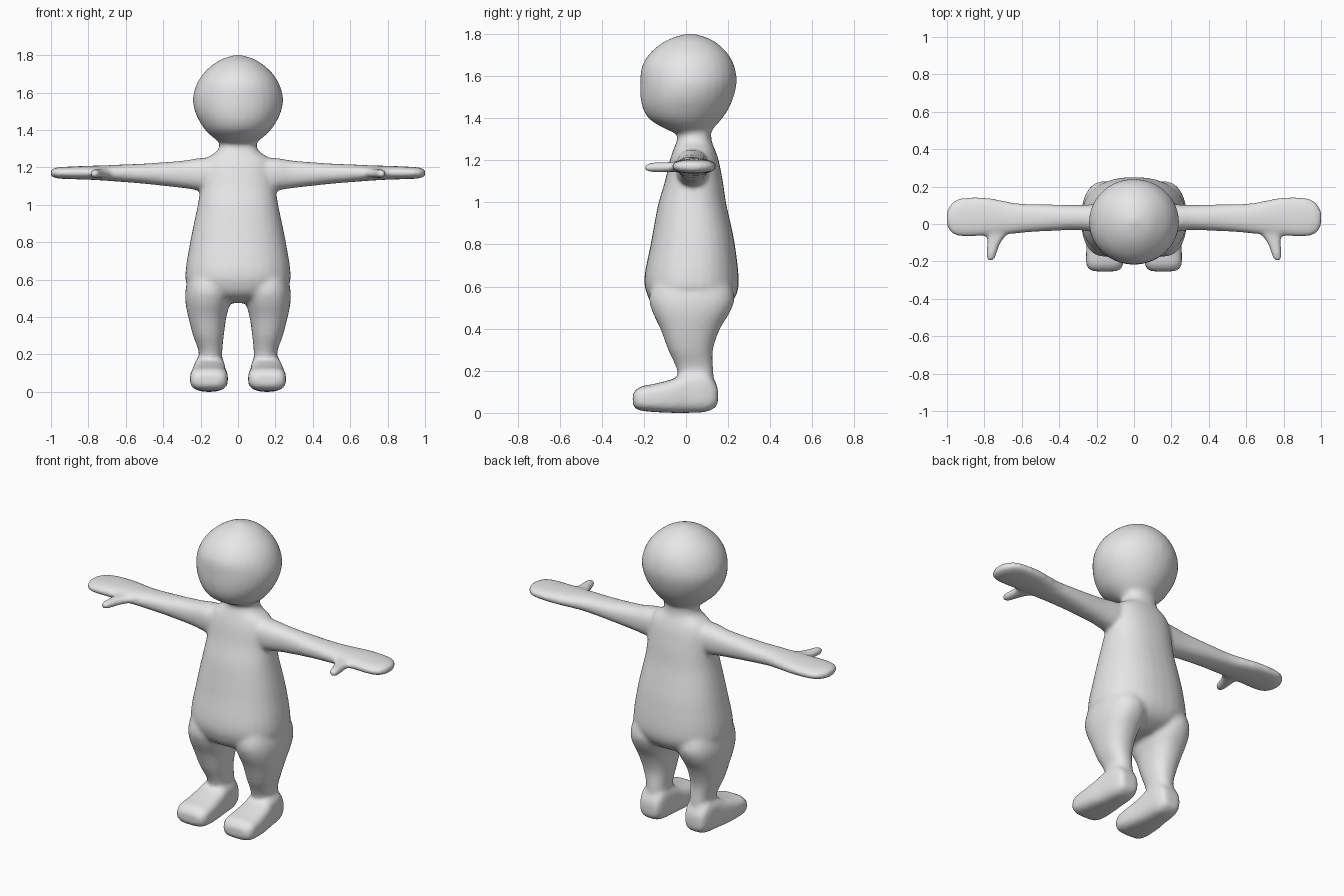
import bpy, bmesh, math

SIDES = 32
STEPS = 4


def catmull(p0, p1, p2, p3, t):
    return [0.5 * (2 * b + (c - a) * t + (2 * a - 5 * b + 4 * c - d) * t * t
                   + (3 * b - a - 3 * c + d) * t ** 3)
            for a, b, c, d in zip(p0, p1, p2, p3)]


def loft(bm, axis, stations, power=2.0, sx=1):
    """Closed tube through stations (position, a_min, a_max, b_min, b_max).
    The a/b axes are y,z for an x loft; x,z for a y loft; x,y for a z loft."""
    rows = []
    n = len(stations)
    for i in range(n - 1):
        quad = [stations[min(max(i + k, 0), n - 1)] for k in (-1, 0, 1, 2)]
        rows += [catmull(*quad, s / STEPS) for s in range(STEPS)]
    rows.append(stations[-1])
    rings = []
    for p, a0, a1, b0, b1 in rows:
        ring = []
        for k in range(SIDES):
            ang = 2 * math.pi * k / SIDES
            c, s = math.cos(ang), math.sin(ang)
            a = (a0 + a1) / 2 + (a1 - a0) / 2 * math.copysign(abs(c) ** (2 / power), c)
            b = (b0 + b1) / 2 + (b1 - b0) / 2 * math.copysign(abs(s) ** (2 / power), s)
            x, y, z = {"x": (p, a, b), "y": (a, p, b), "z": (a, b, p)}[axis]
            ring.append(bm.verts.new((sx * x, y, z)))
        rings.append(ring)
    for r, q in zip(rings, rings[1:]):
        for k in range(SIDES):
            m = (k + 1) % SIDES
            bm.faces.new((r[k], r[m], q[m], q[k]))
    bm.faces.new(rings[0])
    bm.faces.new(rings[-1])


def even(rows):
    """Expand (z, half_width, y_min, y_max) to stations centred on x = 0."""
    return [(z, -w, w, y0, y1) for z, w, y0, y1 in rows]


bm = bmesh.new()

# Head
loft(bm, "z", even([
    (1.32, .08, -.03, .11), (1.345, .115, -.09, .125), (1.39, .167, -.168, .165),
    (1.44, .203, -.203, .2), (1.50, .231, -.216, .226), (1.57, .241, -.217, .241),
    (1.64, .223, -.211, .232), (1.70, .187, -.178, .203), (1.75, .133, -.123, .155),
    (1.78, .083, -.068, .105), (1.80, .02, 0, .04)]))

# Torso and neck
loft(bm, "z", even([
    (.475, .10, -.06, .12), (.51, .20, -.15, .20), (.57, .272, -.188, .243),
    (.65, .28, -.197, .25), (.80, .256, -.168, .232), (.90, .236, -.15, .212),
    (1.0, .215, -.13, .19), (1.1, .20, -.10, .175), (1.2, .19, -.077, .155),
    (1.25, .165, -.06, .138), (1.28, .12, -.048, .125), (1.31, .10, -.04, .12),
    (1.37, .10, -.04, .12)]), 2.3)

for sx in (1, -1):
    # Leg
    loft(bm, "z", [
        (.06, .085, .215, -.02, .14), (.20, .085, .208, -.042, .13),
        (.30, .076, .24, -.085, .128), (.40, .062, .266, -.122, .162),
        (.48, .04, .281, -.16, .21), (.55, .03, .28, -.175, .23),
        (.64, .04, .26, -.15, .20)], 2.3, sx)

    # Foot
    loft(bm, "y", [
        (.152, .11, .19, .05, .11), (.138, .09, .212, .025, .15),
        (.09, .073, .228, .004, .20), (0, .067, .238, .0, .19),
        (-.06, .062, .248, .0, .162), (-.15, .054, .256, .004, .138),
        (-.21, .056, .256, .01, .127), (-.24, .07, .243, .02, .108),
        (-.253, .095, .215, .04, .09)], 3.2, sx)

    # Arm and mitten hand
    loft(bm, "x", [
        (.08, -.05, .11, 1.08, 1.25), (.20, -.046, .106, 1.077, 1.25),
        (.30, -.033, .102, 1.09, 1.235), (.50, -.04, .106, 1.112, 1.22),
        (.62, -.05, .11, 1.122, 1.215), (.70, -.057, .125, 1.128, 1.211),
        (.80, -.063, .143, 1.134, 1.208), (.90, -.068, .143, 1.137, 1.204),
        (.96, -.058, .125, 1.14, 1.20), (.99, -.03, .09, 1.147, 1.193),
        (1.004, .01, .06, 1.16, 1.18)], 2.3, sx)

    # Thumb
    loft(bm, "y", [
        (0, .66, .80, 1.145, 1.195), (-.05, .675, .79, 1.145, 1.193),
        (-.09, .705, .786, 1.143, 1.191), (-.13, .724, .789, 1.142, 1.189),
        (-.17, .737, .792, 1.143, 1.188), (-.19, .748, .785, 1.149, 1.182),
        (-.198, .758, .775, 1.157, 1.174)], 2.3, sx)

bmesh.ops.recalc_face_normals(bm, faces=bm.faces)
mesh = bpy.data.meshes.new("body")
bm.to_mesh(mesh)
bm.free()
body = bpy.data.objects.new("body", mesh)
bpy.context.collection.objects.link(body)

grey = bpy.data.materials.new("light grey")
grey.diffuse_color = (0.8, 0.8, 0.8, 1)
mesh.materials.append(grey)
mesh.shade_smooth()

# Fuse the parts into one soft skin
fuse = body.modifiers.new("fuse", "REMESH")
fuse.mode = "VOXEL"
fuse.voxel_size = 0.012
fuse.use_smooth_shade = True
soften = body.modifiers.new("soften", "SMOOTH")
soften.factor = 0.5
soften.iterations = 8
